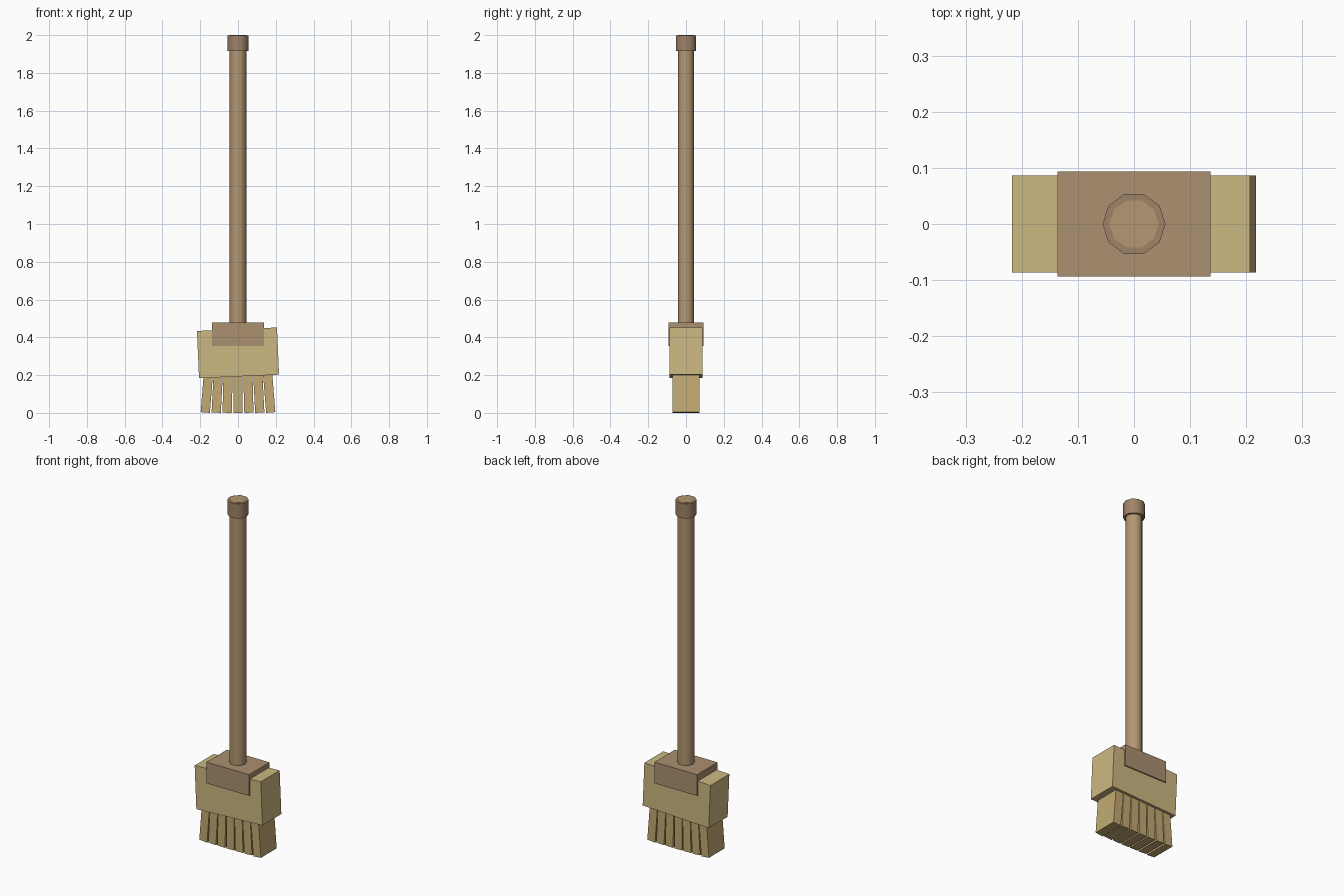
import bpy
from math import radians, sin, cos

if "Cube" in bpy.data.objects:
    bpy.data.objects.remove(bpy.data.objects["Cube"])


def material(name, rgb):
    m = bpy.data.materials.new(name)
    m.diffuse_color = (*rgb, 1)
    m.use_nodes = True
    m.node_tree.nodes["Principled BSDF"].inputs["Base Color"].default_value = m.diffuse_color
    return m


wood = material("wood", (0.46, 0.31, 0.17))
dark_wood = material("dark_wood", (0.35, 0.23, 0.14))
binding = material("binding", (0.41, 0.28, 0.16))
straw = material("straw", (0.60, 0.48, 0.22))
straw_tip = material("straw_tip", (0.54, 0.40, 0.17))


def box(name, center, size, mat, tilt=0):
    bpy.ops.mesh.primitive_cube_add(size=1, location=center, rotation=(0, radians(tilt), 0))
    ob = bpy.context.object
    ob.name = name
    ob.scale = size
    ob.data.materials.append(mat)
    return ob


def rod(name, radius, z0, z1, mat):
    # ten-sided, with a corner on the x axis
    bpy.ops.mesh.primitive_cylinder_add(vertices=10, radius=radius, depth=z1 - z0,
                                        location=(0, 0, (z0 + z1) / 2),
                                        rotation=(0, 0, radians(18)))
    ob = bpy.context.object
    ob.name = name
    ob.data.materials.append(mat)
    bpy.ops.object.shade_smooth_by_angle(angle=radians(40))
    return ob


# Handle and end cap
rod("handle", 0.044, 0.44, 2.0, wood)
rod("handle_cap", 0.056, 1.915, 1.999, dark_wood)

# Binding block and slightly crooked straw head
box("binding_block", (0, 0, 0.416), (0.273, 0.187, 0.123), binding)
box("straw_head", (0, 0, 0.318), (0.424, 0.173, 0.25), straw, -2.5)

# Fanned bristle clumps, each leaning outward and resting on the floor
length, width = 0.24, 0.049
for i in range(-3, 4):
    a = radians(1.5 * i)
    x = i * 0.0577 - sin(a) * length / 2
    z = cos(a) * length / 2 + abs(sin(a)) * width / 2
    box(f"bristle_{i + 4}", (x, 0, z), (width, 0.144, length), straw_tip, -1.5 * i)
